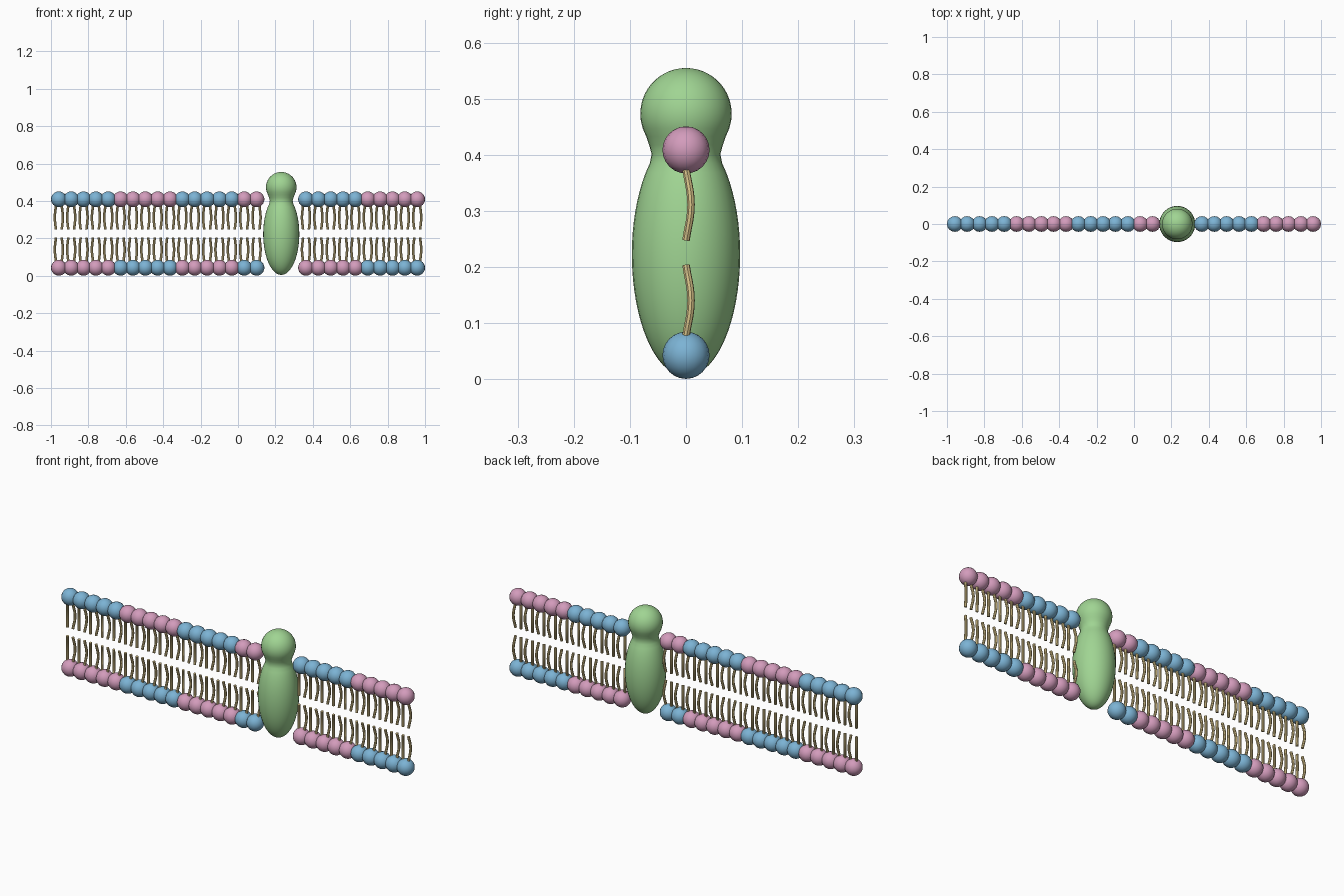
import bpy, bmesh, math

if "Cube" in bpy.data.objects:
    bpy.data.objects.remove(bpy.data.objects["Cube"])


def material(name, rgb):
    m = bpy.data.materials.new(name)
    m.use_nodes = True
    m.diffuse_color = (*rgb, 1)
    m.node_tree.nodes["Principled BSDF"].inputs["Base Color"].default_value = (*rgb, 1)
    return m


BLUE = material("head_blue", (0.20, 0.45, 0.66))
PINK = material("head_pink", (0.65, 0.33, 0.50))
TAN = material("tail_tan", (0.72, 0.57, 0.26))
GREEN = material("protein_green", (0.35, 0.66, 0.29))

HEAD_R = 0.042
SLOTS = 30
STEP = (2 - 2 * HEAD_R) / (SLOTS - 1)
PROTEIN_SLOT = 18


def slot_x(i):
    return -1 + HEAD_R + i * STEP


def add_object(name, data):
    obj = bpy.data.objects.new(name, data)
    bpy.context.collection.objects.link(obj)
    return obj


def finish_mesh(bm, name, mat):
    mesh = bpy.data.meshes.new(name)
    bmesh.ops.recalc_face_normals(bm, faces=bm.faces)
    bm.to_mesh(mesh)
    bm.free()
    mesh.materials.append(mat)
    mesh.shade_smooth()
    return mesh


def ball(name, mat):
    bm = bmesh.new()
    bmesh.ops.create_uvsphere(bm, u_segments=16, v_segments=12, radius=HEAD_R)
    return finish_mesh(bm, name, mat)


# Lipid heads and tails: two facing layers, with a gap for the protein
balls = [ball("blue_ball", BLUE), ball("pink_ball", PINK)]
occupied = [i for i in range(SLOTS) if abs(i - PROTEIN_SLOT) > 1]


def build_layer(name, head_z, end_z, swap):
    curve = bpy.data.curves.new(name + "_tails", "CURVE")
    curve.dimensions = "3D"
    curve.bevel_depth = 0.0068
    curve.bevel_resolution = 2
    curve.resolution_u = 5
    curve.use_fill_caps = True
    start_z = head_z + math.copysign(0.034, end_z - head_z)
    for i in occupied:
        x = slot_x(i)
        head = add_object(f"{name}_head_{i + 1}", balls[(i // 5 + swap) % 2])
        head.location = (x, 0, head_z)
        # A pair of tails bowing outward and backward
        for side in (-1, 1):
            spline = curve.splines.new("BEZIER")
            spline.bezier_points.add(2)
            for p, t in zip(spline.bezier_points, (0, 0.5, 1)):
                bow = math.sin(math.pi * t)
                p.co = (x + side * (0.0155 + 0.006 * bow), 0.009 * bow,
                        start_z + t * (end_z - start_z))
                p.handle_left_type = p.handle_right_type = "AUTO"
    curve.materials.append(TAN)
    tails = add_object(name + "_tails", curve)
    bpy.ops.object.select_all(action="DESELECT")
    tails.select_set(True)
    bpy.context.view_layer.objects.active = tails
    bpy.ops.object.convert(target="MESH")
    bpy.ops.object.shade_smooth_by_angle()


build_layer("upper", 0.409, 0.248, 0)
build_layer("lower", 0.043, 0.204, 1)


# Protein: a long oval body blended smoothly into a round top
def oval(z, centre, half_height, radius):
    return radius * math.sqrt(max(0, 1 - ((z - centre) / half_height) ** 2))


def protein_radius(z):
    body = oval(z, 0.223, 0.218, 0.0965)
    top = oval(z, 0.4735, 0.0815, 0.0815)
    blend = 0.052
    h = max(blend - abs(body - top), 0) / blend if min(body, top) > 0 else 0
    return max(body, top) + h * h * blend / 4


bm = bmesh.new()
low, high, rings, sides = 0.005, 0.555, 48, 32
previous = None
for k in range(1, rings):
    # Cosine spacing crowds the rings at the rounded ends
    z = low + (high - low) * (1 - math.cos(math.pi * k / rings)) / 2
    r = protein_radius(z)
    ring = [bm.verts.new((r * math.cos(a), r * math.sin(a), z))
            for a in (math.tau * s / sides for s in range(sides))]
    for s in range(sides):
        n = (s + 1) % sides
        if previous:
            bm.faces.new((previous[s], previous[n], ring[n], ring[s]))
    if k in (1, rings - 1):
        tip = bm.verts.new((0, 0, low if k == 1 else high))
        for s in range(sides):
            bm.faces.new((ring[s], ring[(s + 1) % sides], tip))
    previous = ring
protein = add_object("protein", finish_mesh(bm, "protein", GREEN))
protein.location.x = slot_x(PROTEIN_SLOT)
